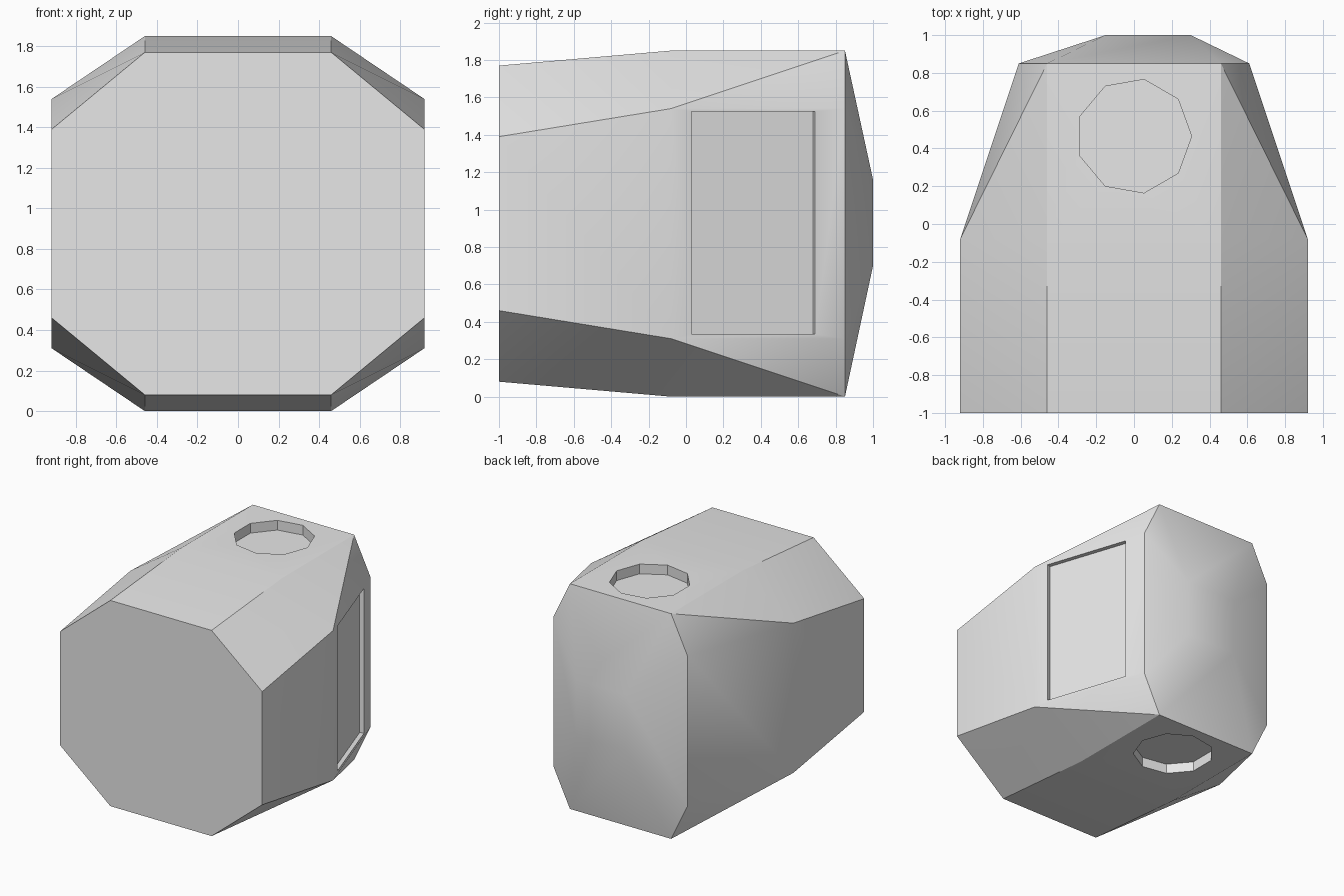
import bpy
import math
from mathutils import Vector

old = bpy.data.objects.get("Cube")
if old:
    bpy.data.objects.remove(old)

grey = bpy.data.materials.new("light_grey")
grey.use_nodes = True
GREY = (0.8, 0.8, 0.8, 1)
grey.diffuse_color = GREY
grey.node_tree.nodes["Principled BSDF"].inputs["Base Color"].default_value = GREY

MID = 0.925   # height of the middle of the body


def make(name, verts, faces):
    mesh = bpy.data.meshes.new(name)
    mesh.from_pydata(verts, [], faces)
    mesh.materials.append(grey)
    obj = bpy.data.objects.new(name, mesh)
    bpy.context.collection.objects.link(obj)
    return obj


def ring(y, flat_x, side_x, side_h, top_h):
    """Octagon across the body, starting at the top left corner, clockwise."""
    quarter = [(flat_x, top_h), (side_x, side_h)]
    right = quarter + [(x, -h) for x, h in reversed(quarter)]
    loop = right + [(-x, h) for x, h in reversed(right)]
    return [(x, y, MID + h) for x, h in loop]


def prism(name, base, offset):
    """Closed prism used as a cutter."""
    n = len(base)
    verts = [Vector(p) for p in base]
    verts += [p + Vector(offset) for p in verts]
    faces = [tuple(reversed(range(n))), tuple(range(n, 2 * n))]
    faces += [(i, (i + 1) % n, n + (i + 1) % n, n + i) for i in range(n)]
    obj = make(name, verts, faces)
    obj.hide_render = True
    return obj


# Body: three octagonal rings and a small off-centre square at the back
verts = ring(-1, 0.46, 0.92, 0.465, 0.845)
verts += ring(-0.08, 0.46, 0.92, 0.615, MID)
verts += ring(0.85, 0.46, 0.61, 0.615, MID)
verts += [(x, 1, z) for x, z in ((0.3, 1.16), (0.3, 0.7), (-0.15, 0.7), (-0.15, 1.16))]

faces = [tuple(range(8))]
for start in (0, 8):
    for i in range(8):
        j = (i + 1) % 8
        a, b = start + i, start + j
        c, d = b + 8, a + 8
        if i % 2:
            faces.append((a, d, c, b))
        # Twisted corner panels are split along one diagonal
        elif (i in (0, 4)) == (start == 0):
            faces += [(a, c, b), (a, d, c)]
        else:
            faces += [(a, d, b), (d, c, b)]

# Back cap: triangles at the corners, quads between them
for k in range(4):
    a = 16 + 2 * k
    b = a + 1
    c = 16 + (2 * k + 2) % 8
    sq, nxt = 24 + k, 24 + (k + 1) % 4
    faces += [(a, sq, b), (b, sq, nxt, c)]
faces.append((27, 26, 25, 24))

# The upper and lower corner panels of the rear section bend inward
body = make("body", verts, faces)

# Hatch recesses in the top and the bottom
RADIUS, SIDES, DEPTH = 0.305, 9, 0.08
cutters = []
for label, level in (("top", 2 * MID), ("bottom", 0)):
    base = []
    for i in range(SIDES):
        t = math.tau * i / SIDES
        base.append((RADIUS * math.cos(t), 0.465 + RADIUS * math.sin(t), level - DEPTH))
    cutters.append(prism(label + "_hatch_cutter", base, (0, 0, 2 * DEPTH)))

# Doorway recess in the sloping left side
slope = Vector((-0.31, 0.93, 0)).normalized()
normal = Vector((slope.y, -slope.x, 0))
corner = Vector((0.92, -0.08, 0))
base = []
for y, z in ((0.03, 0.335), (0.69, 0.335), (0.69, 1.525), (0.03, 1.525)):
    p = corner + slope * ((y + 0.08) / slope.y)
    base.append(p - normal * 0.035 + Vector((0, 0, z)))
cutters.append(prism("door_cutter", base, normal * 0.08))

# Cut the recesses and tidy up
bpy.ops.object.select_all(action='DESELECT')
body.select_set(True)
bpy.context.view_layer.objects.active = body
for cutter in cutters:
    mod = body.modifiers.new("recess", 'BOOLEAN')
    mod.operation = 'DIFFERENCE'
    mod.solver = 'EXACT'
    mod.object = cutter
    bpy.ops.object.modifier_apply(modifier=mod.name)
    bpy.data.objects.remove(cutter)

bpy.ops.object.shade_smooth_by_angle(angle=math.radians(30))
